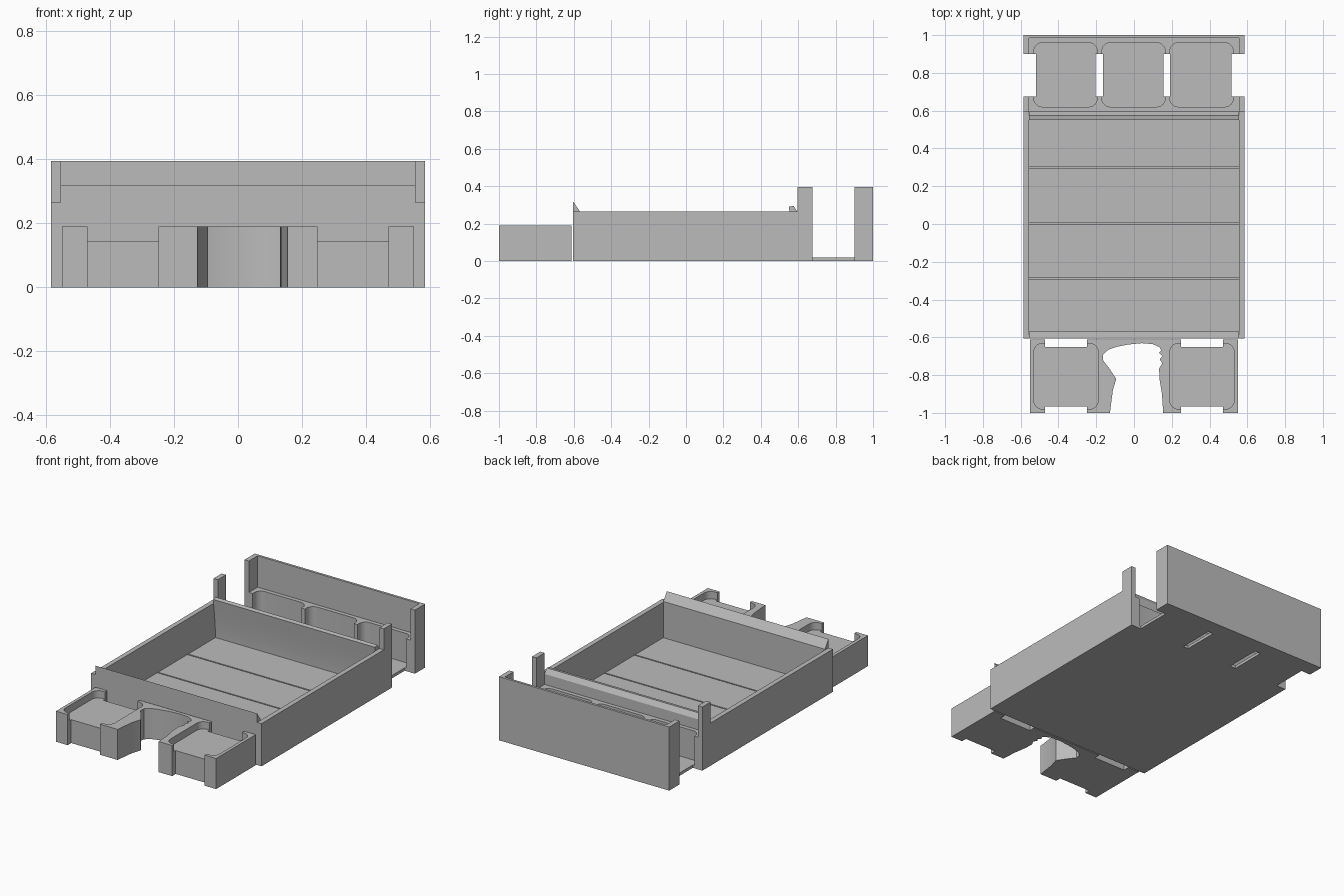
import bpy, bmesh, math
from mathutils import Vector

if "Cube" in bpy.data.objects:
    bpy.data.objects.remove(bpy.data.objects["Cube"])

grey = bpy.data.materials.new("plain grey")
grey.diffuse_color = (0.5, 0.5, 0.5, 1)
grey.use_nodes = True
grey.node_tree.nodes["Principled BSDF"].inputs["Base Color"].default_value = grey.diffuse_color


def prism(name, pts, lo, hi, axis="z"):
    """Extrude a 2D outline along z (points x, y) or along x (points y, z)."""
    def place(p, h):
        return (p[0], p[1], h) if axis == "z" else (h, p[0], p[1])
    bm = bmesh.new()
    face = bm.faces.new([bm.verts.new(place(p, lo)) for p in pts])
    ext = bmesh.ops.extrude_face_region(bm, geom=[face])
    move = Vector((0, 0, hi - lo)) if axis == "z" else Vector((hi - lo, 0, 0))
    bmesh.ops.translate(bm, vec=move, verts=[v for v in ext["geom"] if isinstance(v, bmesh.types.BMVert)])
    bmesh.ops.recalc_face_normals(bm, faces=bm.faces)
    mesh = bpy.data.meshes.new(name)
    bm.to_mesh(mesh)
    bm.free()
    mesh.materials.append(grey)
    obj = bpy.data.objects.new(name, mesh)
    bpy.context.collection.objects.link(obj)
    return obj


def box(name, x0, x1, y0, y1, z0, z1):
    return prism(name, [(x0, y0), (x1, y0), (x1, y1), (x0, y1)], z0, z1)


def rounded(name, x0, x1, y0, y1, z0, z1, r=0.045, n=6):
    """Box with rounded vertical corners."""
    pts = []
    corners = [(x1 - r, y1 - r), (x0 + r, y1 - r), (x0 + r, y0 + r), (x1 - r, y0 + r)]
    for k, (cx, cy) in enumerate(corners):
        for i in range(n + 1):
            a = math.pi / 2 * (k + i / n)
            pts.append((cx + r * math.cos(a), cy + r * math.sin(a)))
    return prism(name, pts, z0, z1)


def cut(obj, cutters):
    """Subtract the cutters, bake the result and delete the cutters."""
    for c in cutters:
        m = obj.modifiers.new("cut", "BOOLEAN")
        m.operation, m.solver, m.object = "DIFFERENCE", "EXACT", c
    bpy.context.view_layer.update()
    dg = bpy.context.evaluated_depsgraph_get()
    mesh = bpy.data.meshes.new_from_object(obj.evaluated_get(dg))
    obj.modifiers.clear()
    obj.data = mesh
    for c in cutters:
        bpy.data.objects.remove(c)


def smooth(obj):
    bpy.ops.object.select_all(action="DESELECT")
    obj.select_set(True)
    bpy.context.view_layer.objects.active = obj
    bpy.ops.object.shade_smooth_by_angle(angle=math.radians(30))


# Main tray: floor with shallow grooves, side walls, front and rear walls
floor = box("tray_floor", -0.555, 0.555, -0.57, 0.575, 0, 0.045)
cut(floor, [box("groove", -0.6, 0.6, y - 0.004, y + 0.004, 0.03, 0.1) for y in (-0.29, 0.005, 0.3)])
for side, s in (("left", -1), ("right", 1)):
    x0, x1 = sorted((s * 0.555, s * 0.585))
    box(side + "_tray_wall", x0, x1, -0.605, 0.595, 0, 0.265)
    box(side + "_rear_post", x0, x1, 0.595, 0.675, 0, 0.395)
    box(side + "_back_panel_return", x0, x1, 0.9, 0.985, 0, 0.395)
prism("front_wall_with_lip", [(-0.605, 0), (-0.57, 0), (-0.57, 0.27), (-0.605, 0.32)], -0.555, 0.555, "x")
smooth(prism("rear_wall_with_lip",
             [(0.595, 0), (0.595, 0.265), (0.575, 0.295), (0.55, 0.29), (0.556, 0.24), (0.563, 0.18),
              (0.569, 0.11), (0.572, 0.05), (0.572, 0)], -0.555, 0.555, "x"))

# Rear storage: tall back panel, two low blocks and a thin floor with slots
box("back_panel", -0.585, 0.585, 0.985, 1.0, 0, 0.395)
pockets = [(-0.53, -0.195), (-0.17, 0.165), (0.19, 0.525)]
for name, y0, y1 in (("rear_inner_block", 0.595, 0.675), ("rear_outer_block", 0.9, 0.985)):
    block = box(name, -0.555, 0.555, y0, y1, 0, 0.2)
    cut(block, [rounded("pocket", a, b, 0.62, 0.96, 0.018, 0.4) for a, b in pockets])
    smooth(block)
for i, (a, b) in enumerate([(-0.52, -0.205), (-0.165, 0.155), (0.19, 0.515)]):
    box("rear_pocket_floor_%d" % (i + 1), a, b, 0.675, 0.9, 0, 0.018)

# Front storage: two raised pockets with finger notches and a shaped centre cutout
front = box("front_holder", -0.55, 0.55, -1.0, -0.612, 0, 0.19)
cutters = []
for s in (-1, 1):
    a, b = sorted((s * 0.19, s * 0.53))
    cutters.append(rounded("pocket", a, b, -0.98, -0.632, 0.145, 0.4))
    a, b = sorted((s * 0.248, s * 0.47))
    cutters.append(box("front_notch", a, b, -1.1, -0.965, -0.1, 0.4))
    cutters.append(box("rear_notch", a, b, -0.65, -0.5, -0.1, 0.4))
outline = [(-0.132, -1.05), (-0.125, -0.98), (-0.112, -0.88), (-0.094, -0.82), (-0.13, -0.765), (-0.165, -0.72),
           (-0.163, -0.69), (-0.135, -0.665), (-0.09, -0.65), (-0.03, -0.638), (0.04, -0.631),
           (0.1, -0.636), (0.135, -0.652), (0.145, -0.67), (0.132, -0.682), (0.15, -0.7), (0.136, -0.715),
           (0.15, -0.738), (0.133, -0.765), (0.135, -0.82), (0.148, -0.9), (0.158, -1.05)]
cutters.append(prism("centre_cutout", outline, -0.1, 0.4))
cut(front, cutters)
smooth(front)
